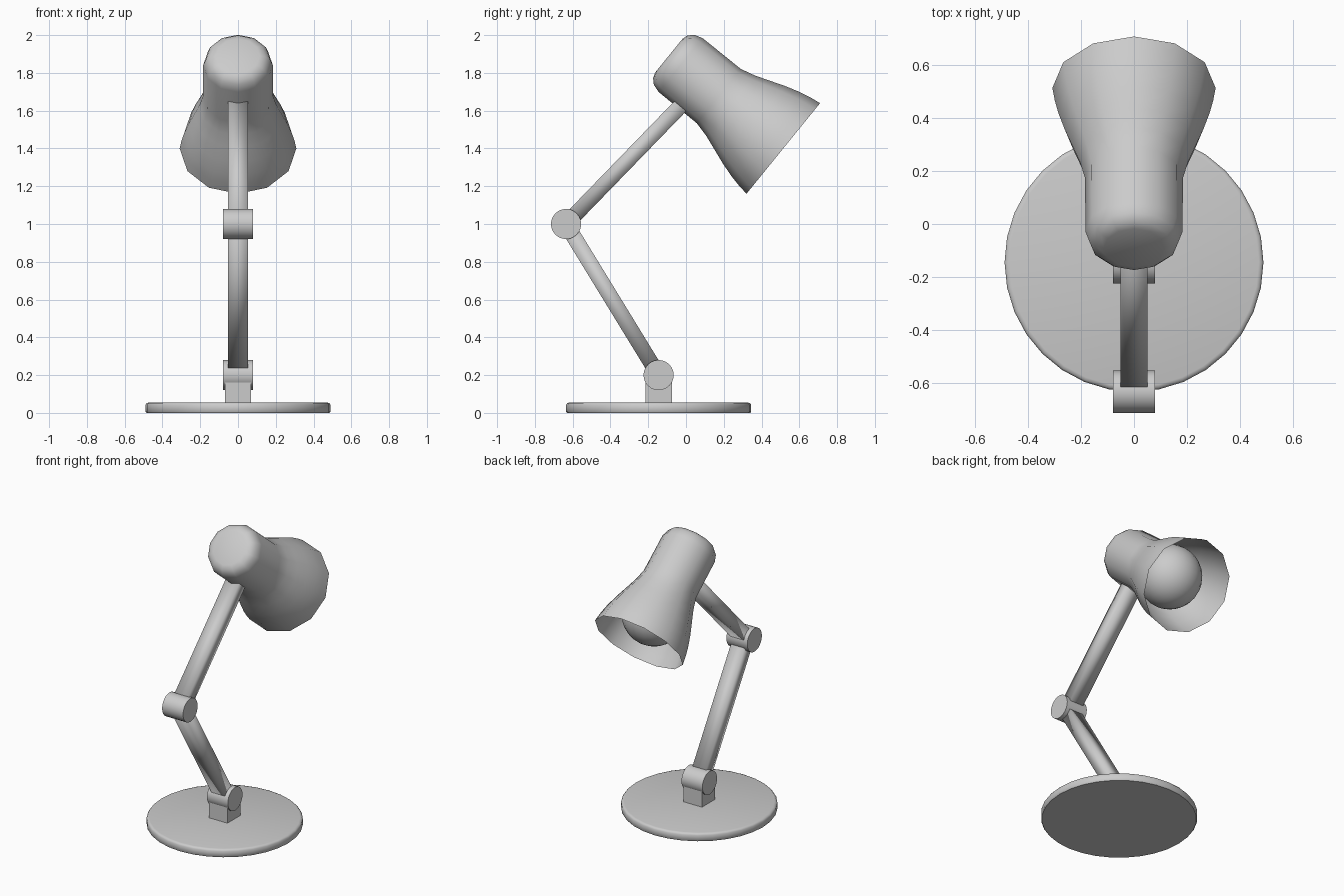
import bpy, bmesh, math
from mathutils import Vector, Matrix

if "Cube" in bpy.data.objects:
    bpy.data.objects.remove(bpy.data.objects["Cube"])

X = Vector((1, 0, 0))
FOOT = Vector((0, -0.145, 0.2))
ELBOW = Vector((0, -0.635, 1.0))
NECK = Vector((0, 0.0, 1.655))
RIM = Vector((0, 0.515, 1.40))
AXIS = Vector((0, 0.777, -0.631)).normalized()   # lamp head points this way
UP = Vector((0, 0.631, 0.777)).normalized()


def add(name, bm, angle=40):
    bmesh.ops.recalc_face_normals(bm, faces=bm.faces[:])
    me = bpy.data.meshes.new(name)
    bm.to_mesh(me)
    bm.free()
    ob = bpy.data.objects.new(name, me)
    bpy.context.collection.objects.link(ob)
    bpy.ops.object.select_all(action='DESELECT')
    ob.select_set(True)
    bpy.context.view_layer.objects.active = ob
    bpy.ops.object.shade_smooth_by_angle(angle=math.radians(angle))
    return ob


def lathe(name, profile, origin, axis, side, up, segs, angle=40):
    """Spin (distance along axis, radius) points around an axis."""
    bm = bmesh.new()
    rings = []
    for t, r in profile:
        n = 1 if r == 0 else segs
        rings.append([bm.verts.new(origin + axis * t + r * (
            side * math.sin(math.tau * i / segs) + up * math.cos(math.tau * i / segs)))
            for i in range(n)])
    for a, b in zip(rings, rings[1:]):
        for i in range(segs):
            j = (i + 1) % segs
            ids = [a[i % len(a)], a[j % len(a)], b[j % len(b)], b[i % len(b)]]
            bm.faces.new(list(dict.fromkeys(ids)))
    return add(name, bm, angle)


def bar(name, a, b, width, depth, angle=40):
    """Rectangular bar from a to b, width along x."""
    d = (b - a).normalized()
    rot = Matrix((X, d.cross(X), d)).transposed().to_4x4()
    bm = bmesh.new()
    bmesh.ops.create_cube(bm, size=1, matrix=Matrix.Translation((a + b) / 2) @ rot
                          @ Matrix.Diagonal((width, depth, (b - a).length, 1)))
    return add(name, bm, angle)


Y, Z = Vector((0, 1, 0)), Vector((0, 0, 1))

# Round base with softened edges
lathe("base", [(0, 0), (0, 0.485), (0.006, 0.49), (0.043, 0.49), (0.052, 0.483), (0.055, 0.472), (0.055, 0)],
      Vector((0, FOOT.y, 0)), Z, X, Y, 32)

# Post holding the lower joint
bar("base_post", Vector((0, FOOT.y, 0.04)), Vector((0, FOOT.y, 0.19)), 0.14, 0.14)

# Hinge barrels
for name, p in (("lower_joint", FOOT), ("elbow_joint", ELBOW)):
    lathe(name, [(-0.08, 0), (-0.08, 0.08), (0.08, 0.08), (0.08, 0)], p, X, Y, Z, 24)

# Arms, smooth shaded all round
bar("lower_arm", FOOT, ELBOW, 0.104, 0.082, 100)
bar("upper_arm", ELBOW, NECK, 0.104, 0.082, 100)

# Flared shade, open at the rim
lathe("lamp_shade", [(-0.78, 0), (-0.78, 0.115), (-0.77, 0.145), (-0.745, 0.17), (-0.70, 0.184),
                     (-0.44, 0.185), (-0.36, 0.205), (-0.285, 0.232), (-0.2, 0.263),
                     (-0.12, 0.287), (-0.06, 0.30), (0, 0.309)],
      RIM, AXIS, X, UP, 12, 60)

# Bulb
bm = bmesh.new()
bmesh.ops.create_uvsphere(bm, u_segments=24, v_segments=16, radius=0.205,
                          matrix=Matrix.Translation(RIM - AXIS * 0.215))
add("bulb", bm)
